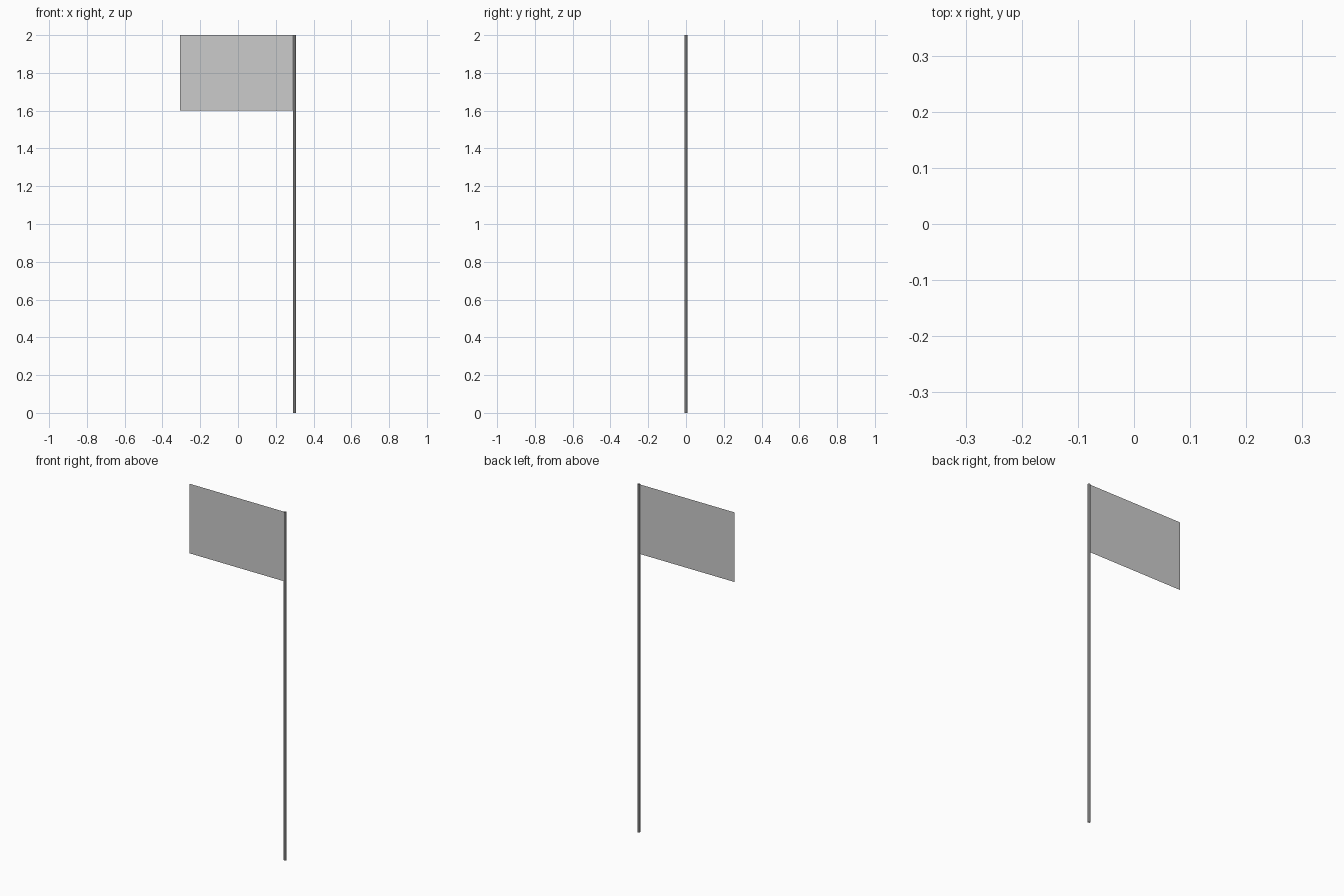
import bpy, bmesh
from mathutils import Matrix

if "Cube" in bpy.data.objects:
    bpy.data.objects.remove(bpy.data.objects["Cube"])

R = 0.008          # pole radius
POLE_X = 0.30      # pole axis


def make_object(name, bm):
    mesh = bpy.data.meshes.new(name)
    bm.to_mesh(mesh)
    bm.free()
    obj = bpy.data.objects.new(name, mesh)
    bpy.context.collection.objects.link(obj)
    return obj


# Pole: thin open-ended tube
bm = bmesh.new()
bmesh.ops.create_cone(bm, cap_ends=False, segments=8, radius1=R, radius2=R,
                      depth=2.0, matrix=Matrix.Translation((POLE_X, 0, 1)))
make_object("pole", bm)

# Flag: single flat sheet hung from the side of the pole
bm = bmesh.new()
left, right = POLE_X - R - 0.6, POLE_X - R
bm.faces.new([bm.verts.new((x, 0, z)) for x, z in
              ((left, 1.6), (right, 1.6), (right, 2.0), (left, 2.0))])
make_object("flag", bm)
